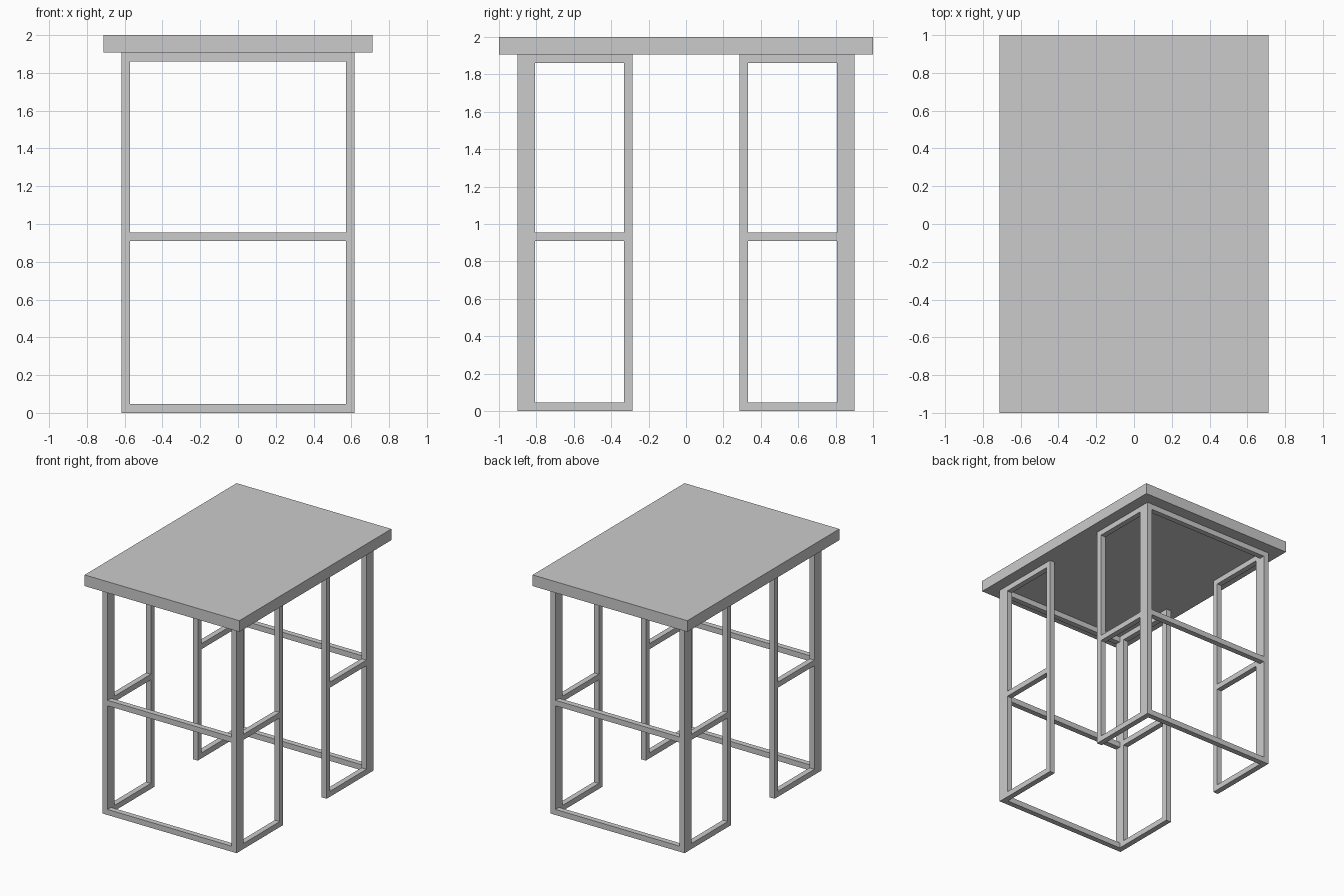
import bpy, bmesh
from mathutils import Vector

if "Cube" in bpy.data.objects:
    bpy.data.objects.remove(bpy.data.objects["Cube"])

T = 0.046            # bar thickness
ROOF_Z = 1.907       # underside of the table top
HX, HY = 0.617, 0.90  # outer half sizes of the leg frames
GAP = 0.286          # half of the opening between the side frames


def add_box(bm, lo, hi):
    lo, hi = Vector(lo), Vector(hi)
    cube = bmesh.ops.create_cube(bm, size=1)
    for v in cube["verts"]:
        v.co = (lo + hi) / 2 + v.co * (hi - lo)


def make_object(name, boxes):
    bm = bmesh.new()
    for lo, hi in boxes:
        add_box(bm, lo, hi)
    mesh = bpy.data.meshes.new(name)
    bm.to_mesh(mesh)
    bm.free()
    obj = bpy.data.objects.new(name, mesh)
    bpy.context.collection.objects.link(obj)


def frame_boxes(a, b, place):
    """Two posts and three rails spanning a..b; place maps (span, z) to a box."""
    boxes = [place(a, a + T, 0, ROOF_Z), place(b - T, b, 0, ROOF_Z)]
    for z in (0, 0.909, ROOF_Z - T):
        boxes.append(place(a + T, b - T, z, z + T))
    return boxes


# Table top
make_object("table_top", [((-0.713, -1, ROOF_Z), (0.713, 1, 2))])

# Wide end frames, front and back
for name, y in (("front_frame", -HY), ("back_frame", HY - T)):
    make_object(name, frame_boxes(-HX, HX, lambda a, b, z0, z1: ((a, y, z0), (b, y + T, z1))))

# Narrow side frames, one behind each corner
for side, x in (("left", -HX), ("right", HX - T)):
    for end, a, b in (("front", -HY + T, -GAP), ("back", GAP, HY - T)):
        make_object(f"{side}_{end}_side_frame",
                    frame_boxes(a, b, lambda p, q, z0, z1: ((x, p, z0), (x + T, q, z1))))
